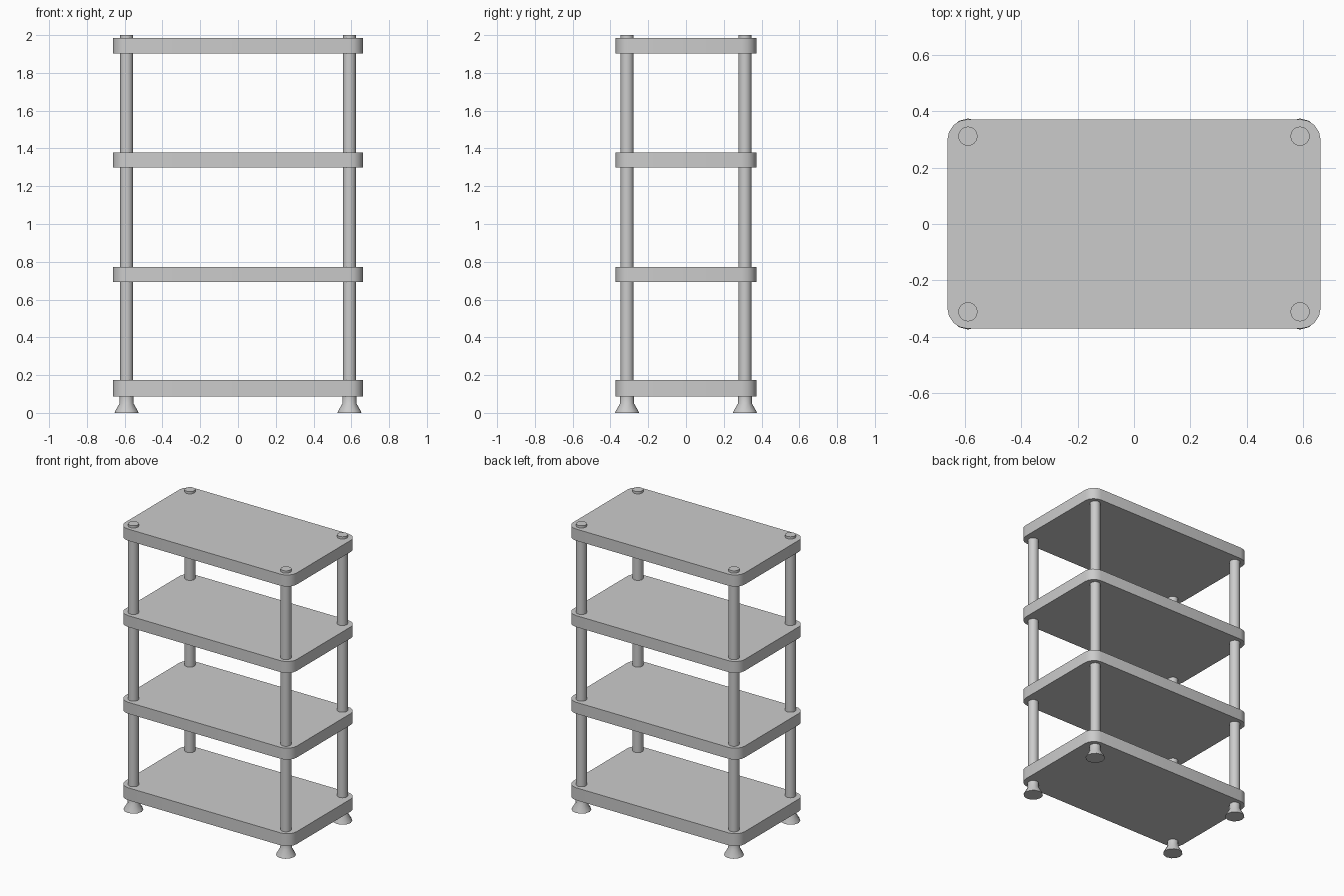
import bpy, bmesh, math

if "Cube" in bpy.data.objects:
    bpy.data.objects.remove(bpy.data.objects["Cube"])

HX, HY = 0.663, 0.372      # shelf half sizes
PX, PY = 0.59, 0.312       # post positions
R = 0.073                  # shelf corner radius


def finish(name, bm):
    bmesh.ops.recalc_face_normals(bm, faces=bm.faces)
    mesh = bpy.data.meshes.new(name)
    bm.to_mesh(mesh)
    bm.free()
    ob = bpy.data.objects.new(name, mesh)
    bpy.context.collection.objects.link(ob)
    return ob


def smooth(ob):
    bpy.ops.object.select_all(action='DESELECT')
    ob.select_set(True)
    bpy.context.view_layer.objects.active = ob
    bpy.ops.object.shade_smooth_by_angle(angle=math.radians(35))


# Rounded rectangular slab
def shelf(name, z0, z1, segments=4):
    bm = bmesh.new()
    verts = []
    for i, (sx, sy) in enumerate([(1, 1), (-1, 1), (-1, -1), (1, -1)]):
        for k in range(segments + 1):
            a = math.radians(90) * (i + k / segments)
            verts.append(bm.verts.new((sx * (HX - R) + R * math.cos(a),
                                       sy * (HY - R) + R * math.sin(a), z0)))
    face = bm.faces.new(verts)
    top = bmesh.ops.extrude_face_region(bm, geom=[face], use_keep_orig=True)
    moved = [g for g in top['geom'] if isinstance(g, bmesh.types.BMVert)]
    bmesh.ops.translate(bm, verts=moved, vec=(0, 0, z1 - z0))
    smooth(finish(name, bm))


# Turned part from a (radius, height) profile, closed at both ends
def turned(name, profile, x, y, sides):
    bm = bmesh.new()
    rings = [[bm.verts.new((x + r * math.cos(2 * math.pi * k / sides),
                            y + r * math.sin(2 * math.pi * k / sides), z))
              for k in range(sides)] for r, z in profile]
    for a, b in zip(rings, rings[1:]):
        for k in range(sides):
            n = (k + 1) % sides
            bm.faces.new((a[k], a[n], b[n], b[k]))
    bm.faces.new(rings[0][::-1])
    bm.faces.new(rings[-1])
    smooth(finish(name, bm))


# Four shelves
levels = [(0.088, 0.175), (0.693, 0.773), (1.299, 1.379), (1.903, 1.984)]
for i, (z0, z1) in enumerate(levels):
    shelf(f"shelf_{i + 1}", z0, z1)

# Corner posts with flared feet
for sx, side in ((-1, "left"), (1, "right")):
    for sy, end in ((-1, "front"), (1, "back")):
        turned(f"{end}_{side}_post", [(0.034, 0.05), (0.034, 2.0)],
               sx * PX, sy * PY, 24)
        turned(f"{end}_{side}_foot",
               [(0.063, 0.0), (0.061, 0.008), (0.037, 0.05), (0.036, 0.09)],
               sx * PX, sy * PY, 12)
